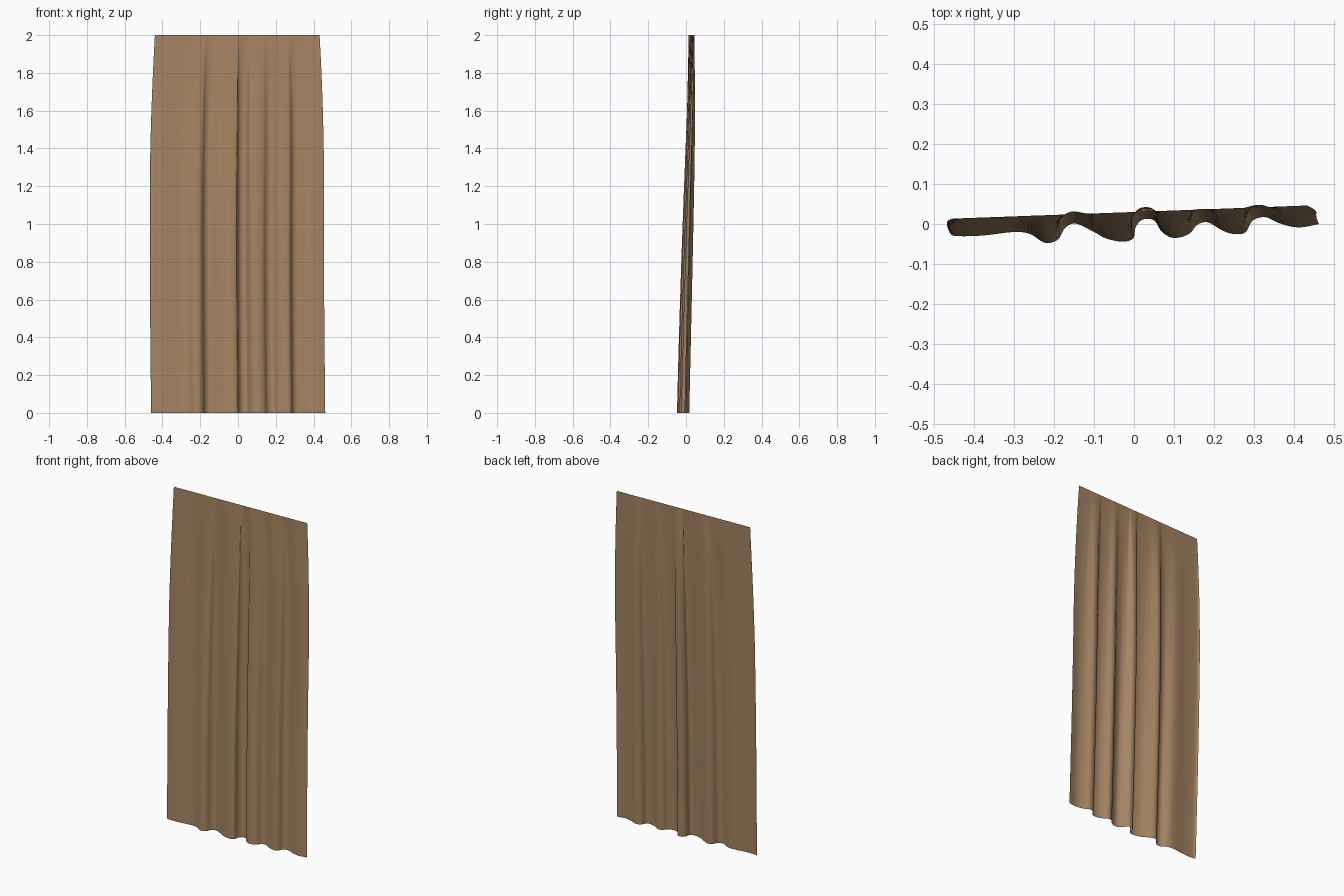
import bpy, bmesh, math
from mathutils import Vector

if "Cube" in bpy.data.objects:
    bpy.data.objects.remove(bpy.data.objects["Cube"])

# Hem profile of the hanging cloth, left to right (x, y)
HEM = [(-.46, -.022), (-.445, -.03), (-.38, -.029), (-.30, -.02), (-.26, -.025),
       (-.222, -.047), (-.19, -.039), (-.172, -.01), (-.145, .001), (-.10, -.02),
       (-.07, -.036), (-.03, -.044), (-.002, -.036), (.004, -.008), (.022, .011),
       (.05, .009), (.07, -.02), (.10, -.035), (.137, -.025), (.158, -.002),
       (.185, .004), (.22, -.016), (.25, -.025), (.278, -.021), (.297, .009),
       (.328, .017), (.36, .003), (.39, -.006), (.42, -.008), (.462, .0)]
ROWS, SUB, HEIGHT = 32, 5, 2.0


def smooth_path(pts, n):
    """Catmull-Rom curve through the points."""
    p = [Vector(q) for q in pts]
    p = [2 * p[0] - p[1]] + p + [2 * p[-1] - p[-2]]
    out = []
    for a, b, c, d in zip(p, p[1:], p[2:], p[3:]):
        for i in range(n):
            t = i / n
            out.append(.5 * (2 * b + (c - a) * t + (2 * a - 5 * b + 4 * c - d) * t * t
                             + (3 * b - a - 3 * c + d) * t ** 3))
    return out + [p[-2]]


def cloth_point(hem, t):
    """Position on the cloth; t runs from 0 at the top to 1 at the hem."""
    x0, fold = hem.x, hem.y + .015 - .035 * hem.x
    # folds die out towards the straight top edge
    ramp = 1 - (1 - t) ** 6 if fold > 0 else math.sin(t * math.pi / 2)
    flare = 1 - (1 - min(t / .4, 1)) ** 1.8
    half = (.44 if x0 < 0 else .43) / .46
    x = x0 * (half + (1 - half) * flare) - .007 * math.sin(math.pi * t)
    return x, .03 + .035 * x0 - .045 * t + fold * ramp, HEIGHT * (1 - t)


# Draped sheet
bm = bmesh.new()
path = smooth_path(HEM, SUB)
grid = [[bm.verts.new(cloth_point(h, r / ROWS)) for h in path] for r in range(ROWS + 1)]
for up, lo in zip(grid, grid[1:]):
    for i in range(len(path) - 1):
        bm.faces.new((lo[i], lo[i + 1], up[i + 1], up[i])).smooth = True
mesh = bpy.data.meshes.new("curtain")
bm.to_mesh(mesh)
bm.free()

# Tan fabric
fabric = bpy.data.materials.new("tan_fabric")
fabric.diffuse_color = (.38, .235, .125, 1)
fabric.use_nodes = True
fabric.node_tree.nodes["Principled BSDF"].inputs["Base Color"].default_value = fabric.diffuse_color
mesh.materials.append(fabric)
curtain = bpy.data.objects.new("curtain", mesh)
bpy.context.collection.objects.link(curtain)
